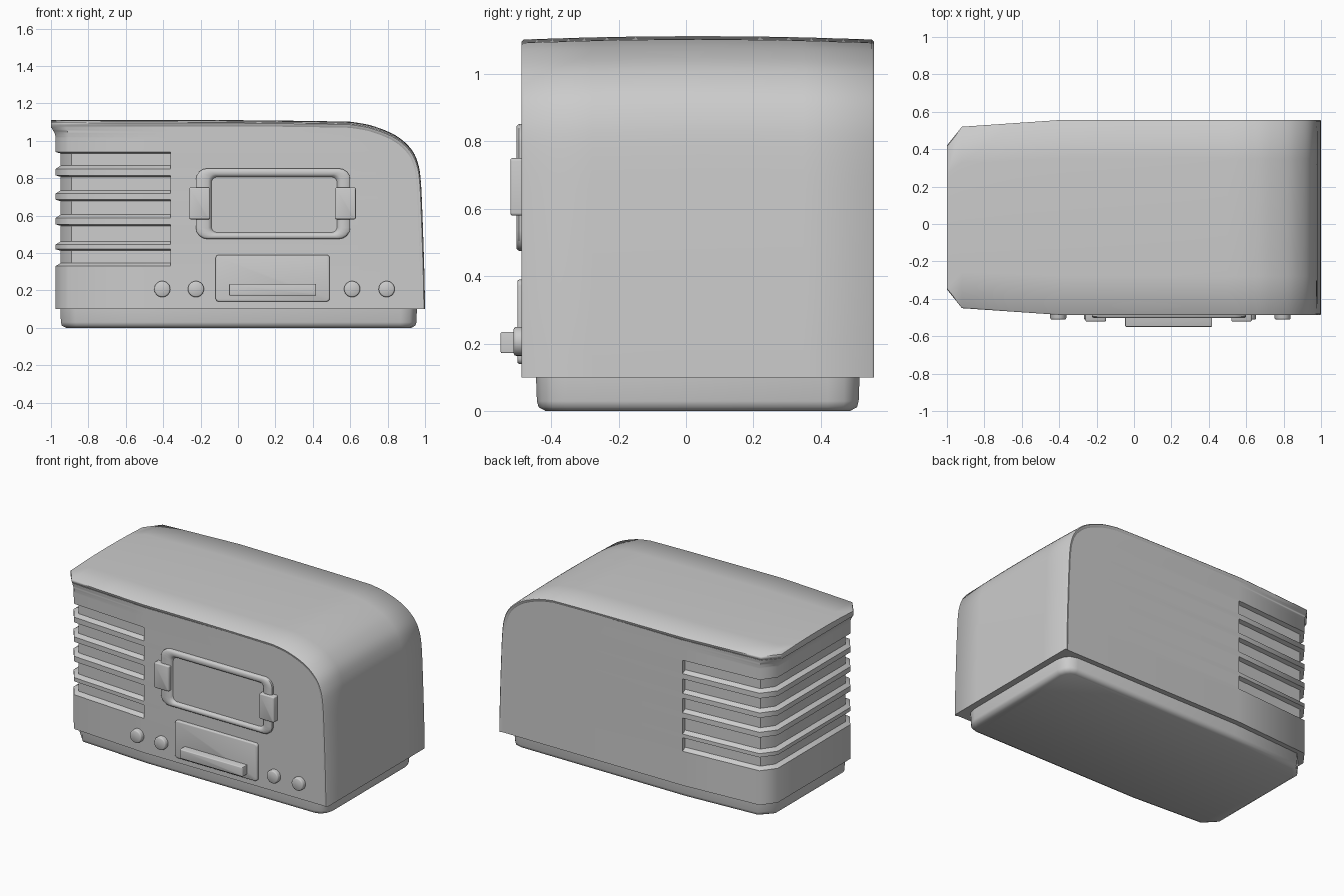
import bpy, bmesh, math

if "Cube" in bpy.data.objects:
    bpy.data.objects.remove(bpy.data.objects["Cube"])

YC = 0.035  # middle of the cabinet in y


def loft(name, rings, angle=40):
    """Skin closed rings of equal length, cap both ends, shade by angle."""
    bm = bmesh.new()
    vs = [[bm.verts.new(p) for p in r] for r in rings]
    n = len(vs[0])
    for a, b in zip(vs, vs[1:]):
        for i in range(n):
            j = (i + 1) % n
            bm.faces.new((a[i], a[j], b[j], b[i]))
    bm.faces.new(vs[0])
    bm.faces.new(vs[-1])
    bmesh.ops.remove_doubles(bm, verts=bm.verts, dist=1e-5)
    bmesh.ops.recalc_face_normals(bm, faces=bm.faces)
    me = bpy.data.meshes.new(name)
    bm.to_mesh(me)
    bm.free()
    ob = bpy.data.objects.new(name, me)
    bpy.context.collection.objects.link(ob)
    bpy.ops.object.select_all(action='DESELECT')
    ob.select_set(True)
    bpy.context.view_layer.objects.active = ob
    bpy.ops.object.shade_smooth_by_angle(angle=math.radians(angle))
    return ob


def interp(table, t):
    """Piecewise linear lookup in (t, value) pairs sorted by t."""
    if t <= table[0][0]:
        return table[0][1]
    for (a, u), (b, v) in zip(table, table[1:]):
        if t <= b:
            return u + (v - u) * (t - a) / (b - a) if b > a else v
    return table[-1][1]


def catmull(pts, steps):
    out = []
    p = [pts[0]] + pts + [pts[-1]]
    for a, b, c, d in zip(p, p[1:], p[2:], p[3:]):
        for s in range(steps):
            t = s / steps
            out.append(tuple(0.5 * (2 * b[k] + (c[k] - a[k]) * t
                       + (2 * a[k] - 5 * b[k] + 4 * c[k] - d[k]) * t * t
                       + (3 * b[k] - a[k] - 3 * c[k] + d[k]) * t ** 3) for k in (0, 1)))
    return out + [pts[-1]]


def rrect(x0, x1, z0, z1, y, r, n=4):
    """Rounded rectangle ring facing the front."""
    out = []
    for cx, cz, a0 in ((x1 - r, z1 - r, 0), (x0 + r, z1 - r, 90),
                       (x0 + r, z0 + r, 180), (x1 - r, z0 + r, 270)):
        for k in range(n + 1):
            a = math.radians(a0 + 90 * k / n)
            out.append((cx + r * math.cos(a), y, cz + r * math.sin(a)))
    return out


def plate(name, x0, x1, z0, z1, front, r=0.015, bevel=0.006, back=-0.46):
    """Raised block on the front with softened edges."""
    b = bevel
    return loft(name, [rrect(x0, x1, z0, z1, back, r),
                       rrect(x0, x1, z0, z1, front + b, r),
                       rrect(x0 + b * .3, x1 - b * .3, z0 + b * .3, z1 - b * .3, front + b * .3, r),
                       rrect(x0 + b, x1 - b, z0 + b, z1 - b, front, r)], 50)


# top and right-hand profile of the cabinet
curve = catmull([(0.6, 1.092), (0.7, 1.075), (0.8, 1.04), (0.87, 1.0), (0.93, 0.94),
                 (0.962, 0.87), (0.977, 0.78), (0.986, 0.6), (0.996, 0.3), (1.0, 0.1)], 4)
profile = [(-1, 1.10), (-0.92, 1.101), (-0.65, 1.102), (-0.38, 1.102),
           (0, 1.10), (0.3, 1.097), (0.5, 1.094)] + curve
plan = [(-1, -0.35), (-0.92, -0.45), (-0.38, -0.487), (1, -0.487)]

# wrap-over top shell with a soft rim
rings = []
for i, (x, z) in enumerate(profile):
    a, b = profile[max(i - 1, 0)], profile[min(i + 1, len(profile) - 1)]
    tx, tz = b[0] - a[0], b[1] - a[1]
    ln = math.hypot(tx, tz)
    nx, nz = -tz / ln, tx / ln
    if i == 0:
        nx, nz = 0, 1
    y = interp(plan, x)
    half = [(0.032, y + 0.014), (0.016, y + 0.002), (0.006, y), (0, y + 0.006)]
    mid = [(-0.01 * nz * (1 - f * f), YC + (y - YC) * f) for f in (0.6, 0.3)]
    rows = half + mid
    rows = rows + [(-0.01 * nz, YC)] + [(d, 2 * YC - yy) for d, yy in reversed(rows)]
    rings.append([(x - nx * d, yy, z - nz * d) for d, yy in rows])
loft("top_shell", rings, 50)

# cabinet body with wrap-around louvre grooves at the left end
depth = 0.027
groove = []
for top, bottom in ((0.465 - 0.045, 0.33), (0.553, 0.445), (0.685, 0.588),
                    (0.815, 0.718), (0.94, 0.85)):
    groove += [(bottom, 0), (bottom + 0.017, depth), (top - 0.008, depth), (top, 0)]
flare = [(0.1, 0.025), (1.02, 0.025), (1.04, 0.02), (1.06, 0.008), (1.075, 0)]
right = sorted((z, x) for x, z in curve)
levels = sorted({round(z, 4) for z, _ in groove + flare}
                | {round(z, 4) for z, _ in right if z < 1.07})
rings = []
for z in levels:
    g, o, xr = interp(groove, z), interp(flare, z), interp(right, z) - 0.015
    front = [(xr, -0.48), (-0.36, -0.48), (-0.36, -0.48 + g),
             (-0.92 + o * .6 + g * .5, -0.443 + g), (-1 + o + g, -0.35 + g * .5)]
    ring = front + [(x, 2 * YC - y) for x, y in reversed(front)]
    rings.append([(x, y, z) for x, y in ring])
loft("cabinet_body", rings, 50)

# plinth
rings = []
for z, s in ((0.11, 0), (0.03, 0.003), (0.012, 0.008), (0, 0.03)):
    front = [(0.957 - s, -0.35), (0.945 - s, -0.40 + s * .5), (0.92 - s * .8, -0.43 + s * .8),
             (0.87, -0.445 + s), (-0.36, -0.445 + s), (-0.87 + s * .5, -0.415 + s),
             (-0.95 + s, -0.33 + s * .5)]
    ring = front + [(x, 2 * YC - y) for x, y in reversed(front)]
    rings.append([(x, y, z) for x, y in ring])
loft("plinth", rings, 50)

# dial window frame with sunken pane
loft("dial_window", [
    rrect(-0.225, 0.60, 0.475, 0.852, -0.46, 0.06),
    rrect(-0.225, 0.60, 0.475, 0.852, -0.495, 0.06),
    rrect(-0.215, 0.59, 0.482, 0.844, -0.503, 0.055),
    rrect(-0.160, 0.55, 0.496, 0.822, -0.503, 0.035),
    rrect(-0.148, 0.537, 0.505, 0.812, -0.496, 0.03),
    rrect(-0.142, 0.530, 0.510, 0.806, -0.484, 0.03)], 50)

# clips on both sides of the window
for name, x in (("left_clip", -0.205), ("right_clip", 0.575)):
    plate(name, x - 0.055, x + 0.055, 0.58, 0.75, -0.521, 0.008)

# lower panel and its pull bar
plate("lower_panel", -0.12, 0.49, 0.14, 0.39, -0.50, 0.018)
plate("pull_bar", -0.047, 0.418, 0.172, 0.235, -0.55, 0.004, 0.005)

# control knobs
for i, x in enumerate((-0.405, -0.225, 0.61, 0.795)):
    rings = []
    for r, y in ((0.043, -0.45), (0.043, -0.503), (0.041, -0.508), (0.036, -0.511)):
        rings.append([(x + r * math.cos(a), y, 0.207 + r * math.sin(a))
                      for a in (math.tau * k / 24 for k in range(24))])
    loft(f"knob_{i + 1}", rings, 50)
